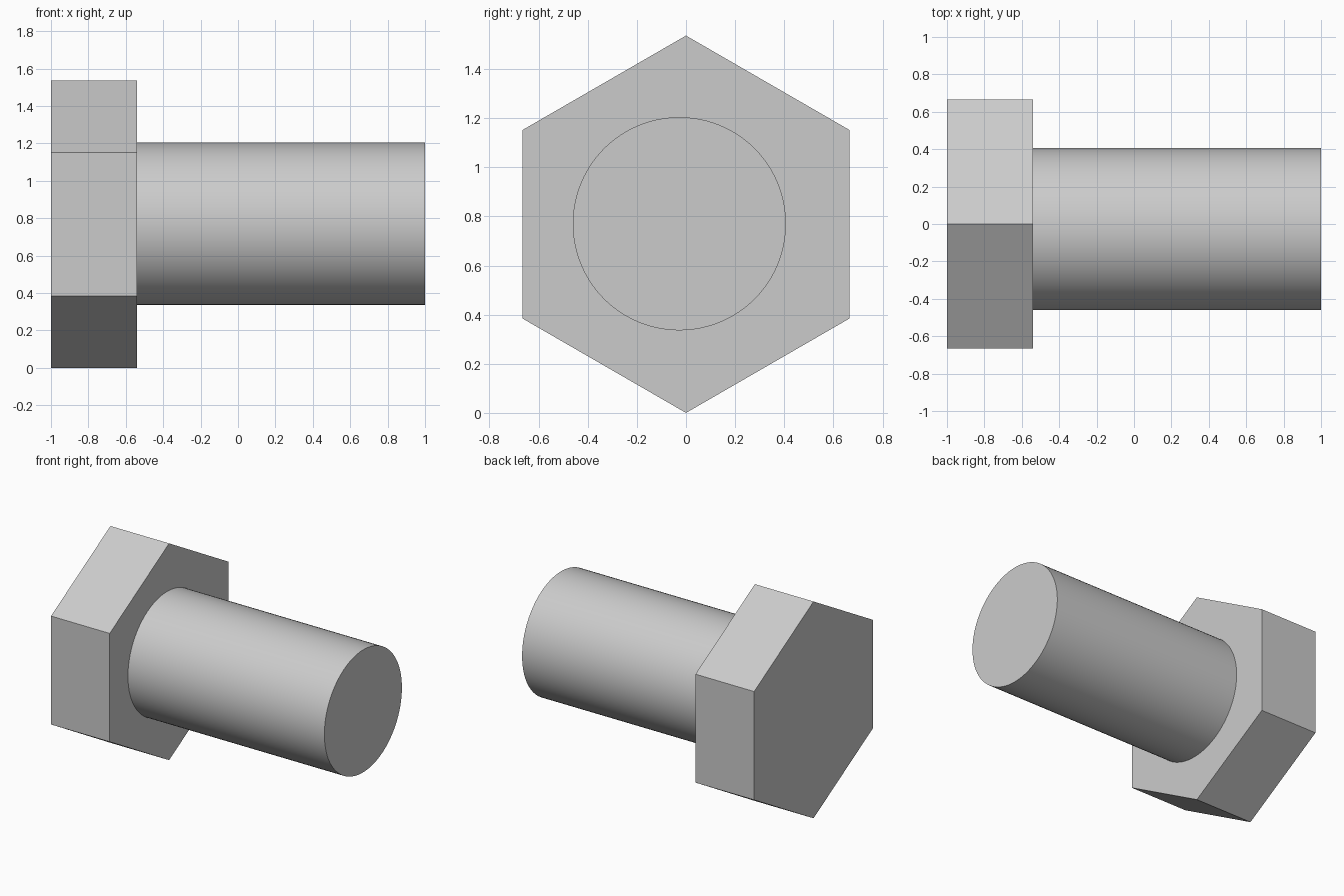
import bpy
import bmesh
from math import cos, sin, tau, radians

cube = bpy.data.objects.get("Cube")
if cube:
    bpy.data.objects.remove(cube, do_unlink=True)

# Plain grey metal
COLOUR = (0.6, 0.6, 0.6, 1)
steel = bpy.data.materials.new("grey steel")
steel.use_nodes = True
steel.diffuse_color = COLOUR
steel.node_tree.nodes["Principled BSDF"].inputs["Base Color"].default_value = COLOUR


def prism(name, sides, radius, x0, x1, y, z):
    """Regular prism along x with one corner pointing straight up."""
    bm = bmesh.new()
    ring = []
    for i in range(sides):
        a = tau * i / sides
        ring.append(bm.verts.new((x0, y + radius * sin(a), z + radius * cos(a))))
    base = bm.faces.new(ring)
    top = bmesh.ops.extrude_face_region(bm, geom=[base])["geom"]
    moved = [v for v in top if isinstance(v, bmesh.types.BMVert)]
    bmesh.ops.translate(bm, verts=moved, vec=(x1 - x0, 0, 0))
    bmesh.ops.recalc_face_normals(bm, faces=bm.faces)
    mesh = bpy.data.meshes.new(name)
    bm.to_mesh(mesh)
    bm.free()
    mesh.materials.append(steel)
    obj = bpy.data.objects.new(name, mesh)
    bpy.context.collection.objects.link(obj)
    return obj


# Hexagonal head
prism("hex_head", 6, 0.768, -1, -0.54, 0, 0.768)

# Round shank, slightly off the head's axis
shank = prism("shank", 96, 0.434, -0.54, 1, -0.027, 0.77)
bpy.ops.object.select_all(action="DESELECT")
shank.select_set(True)
bpy.context.view_layer.objects.active = shank
bpy.ops.object.shade_smooth_by_angle(angle=radians(30))
